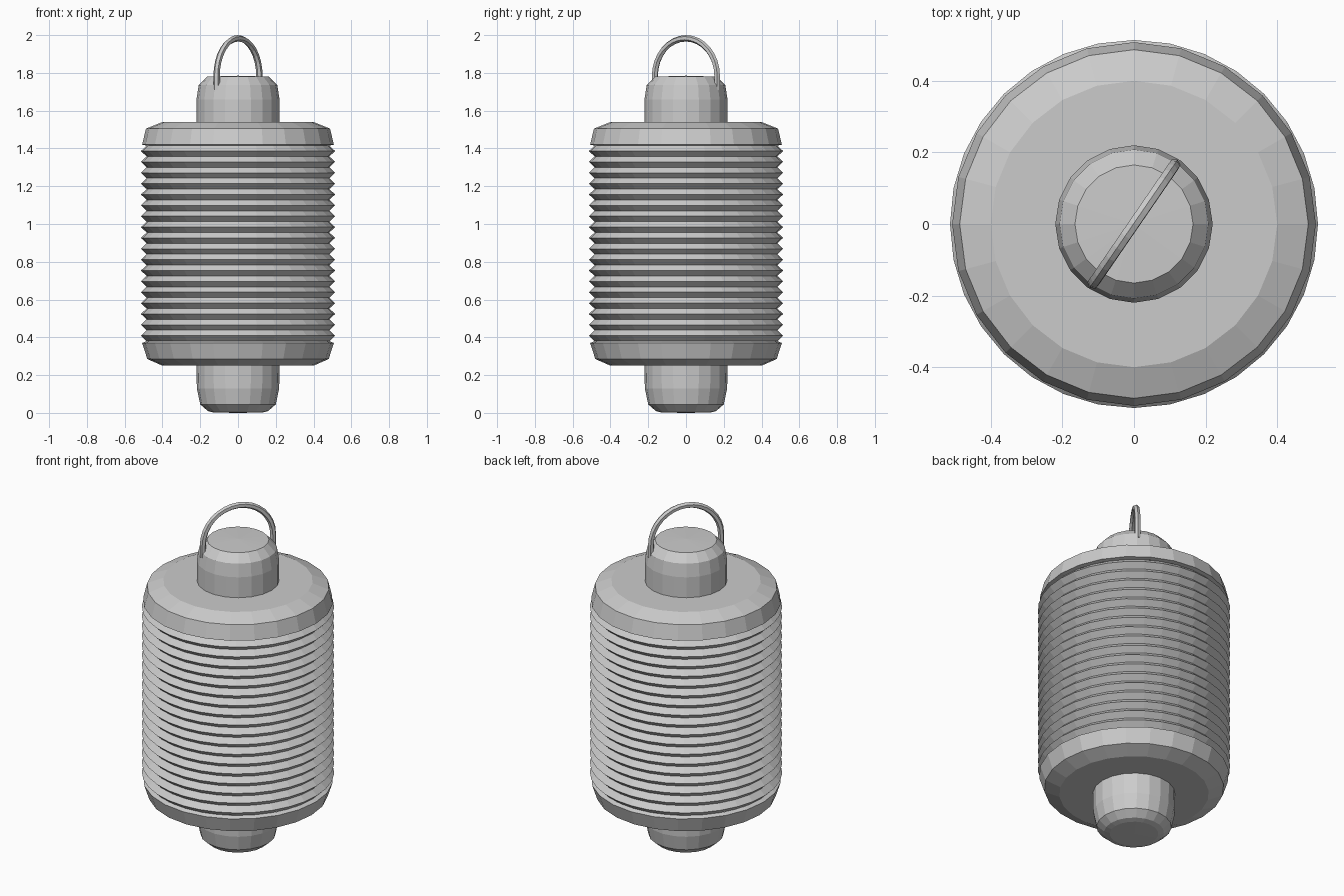
import bpy, bmesh
from math import sin, cos, pi, radians

if "Cube" in bpy.data.objects:
    bpy.data.objects.remove(bpy.data.objects["Cube"])


def lathe(name, profile, sides):
    """Revolve (radius, z) points, listed bottom to top, around z."""
    bm = bmesh.new()
    rings = []
    for r, z in profile:
        if r == 0:
            rings.append([bm.verts.new((0, 0, z))] * sides)
        else:
            rings.append([bm.verts.new((r * cos(2 * pi * i / sides), r * sin(2 * pi * i / sides), z))
                          for i in range(sides)])
    for low, high in zip(rings, rings[1:]):
        for i in range(sides):
            j = (i + 1) % sides
            corners = list(dict.fromkeys((low[i], low[j], high[j], high[i])))
            bm.faces.new(corners)
    bmesh.ops.recalc_face_normals(bm, faces=bm.faces)
    mesh = bpy.data.meshes.new(name)
    bm.to_mesh(mesh)
    bm.free()
    obj = bpy.data.objects.new(name, mesh)
    bpy.context.collection.objects.link(obj)
    return obj


# Pleated paper body
RIDGES, Z0, Z1 = 18, 0.38, 1.415
step = (Z1 - Z0) / RIDGES
pleats = [(0.484, Z0)]
for k in range(RIDGES):
    pleats += [(0.514, Z0 + (k + 0.5) * step), (0.484, Z0 + (k + 1) * step)]
lathe("pleated_body", pleats, 32)

# Bevelled rims closing the body
lathe("lower_rim", [(0.20, 0.25), (0.40, 0.25), (0.48, 0.285), (0.508, 0.37), (0.484, 0.38)], 24)
lathe("upper_rim", [(0.484, 1.415), (0.508, 1.42), (0.487, 1.505), (0.40, 1.54), (0.20, 1.54)], 24)

# End knobs
lathe("lower_knob", [(0, 0.01), (0.16, 0.01), (0.20, 0.045), (0.218, 0.13), (0.22, 0.25)], 20)
lathe("upper_knob", [(0.22, 1.54), (0.22, 1.66), (0.208, 1.735), (0.165, 1.78), (0, 1.785)], 20)
# Slight foot touching the ground
lathe("foot", [(0, 0.0), (0.13, 0.002), (0.16, 0.01)], 20)

# Wire handle: half circle with short straight ends sunk in the knob
R, ZC = 0.2, 1.783
path = [(R, 1.71)] + [(R * cos(pi * i / 16), ZC + R * sin(pi * i / 16)) for i in range(17)] + [(-R, 1.71)]
curve = bpy.data.curves.new("handle", "CURVE")
curve.dimensions = "3D"
curve.bevel_depth = 0.017
curve.bevel_resolution = 1
curve.use_fill_caps = True
spline = curve.splines.new("POLY")
spline.points.add(len(path) - 1)
a = radians(55.5)
for p, (d, z) in zip(spline.points, path):
    p.co = (d * cos(a), d * sin(a), z, 1)
spline.use_smooth = False
handle = bpy.data.objects.new("handle", curve)
bpy.context.collection.objects.link(handle)
